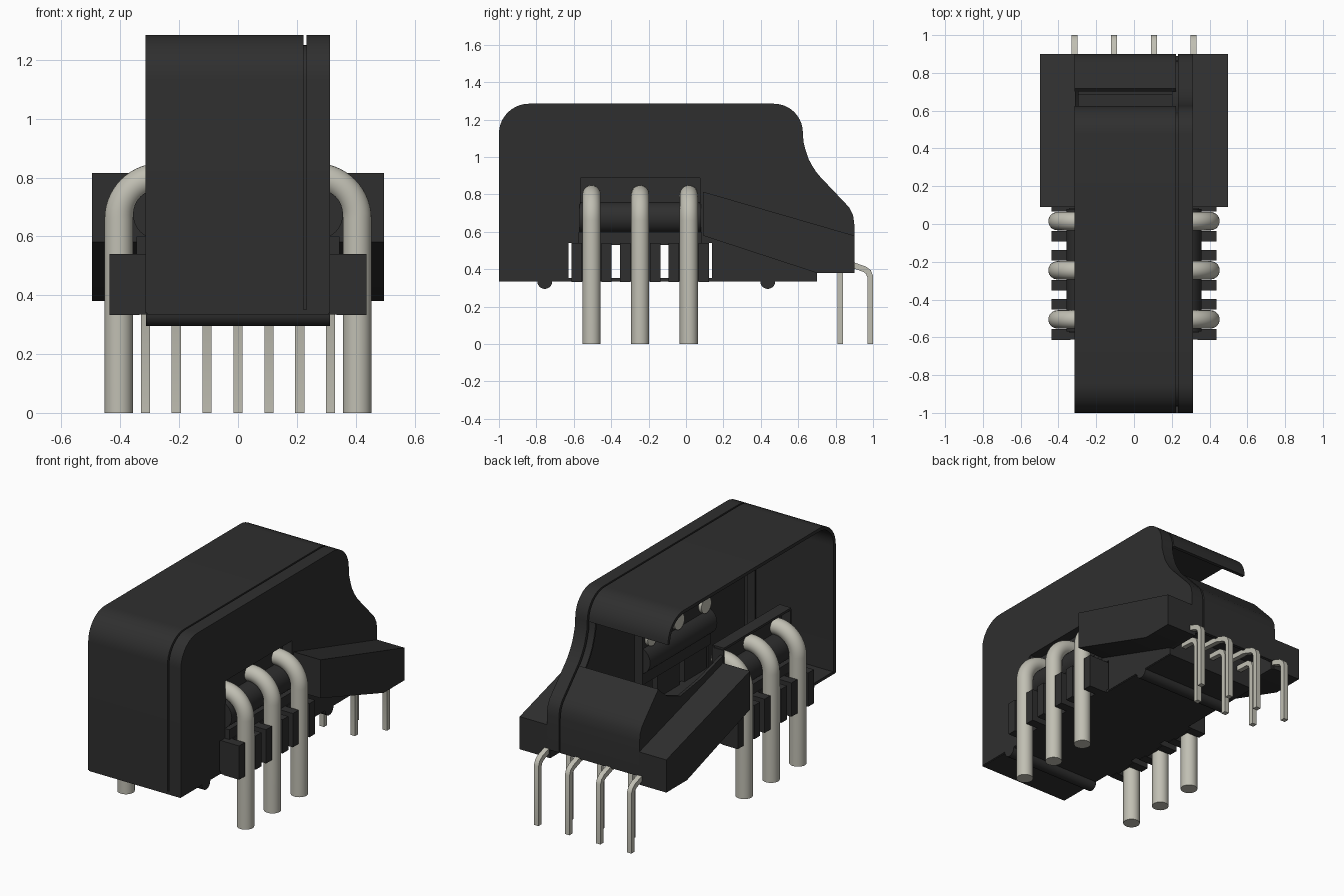
import bpy, bmesh, math
from mathutils import Vector

old = bpy.data.objects.get("Cube")
if old:
    bpy.data.objects.remove(old)


def material(name, rgb, rough):
    m = bpy.data.materials.new(name)
    m.use_nodes = True
    m.diffuse_color = (*rgb, 1)
    b = m.node_tree.nodes["Principled BSDF"]
    b.inputs["Base Color"].default_value = (*rgb, 1)
    b.inputs["Roughness"].default_value = rough
    return m


PLASTIC = material("black plastic", (0.028, 0.028, 0.028), 0.6)
METAL = material("tinned metal", (0.53, 0.52, 0.45), 0.5)


def finish(name, bm, mat):
    bmesh.ops.recalc_face_normals(bm, faces=bm.faces)
    me = bpy.data.meshes.new(name)
    bm.to_mesh(me)
    bm.free()
    me.materials.append(mat)
    ob = bpy.data.objects.new(name, me)
    bpy.context.collection.objects.link(ob)
    bpy.ops.object.select_all(action='DESELECT')
    ob.select_set(True)
    bpy.context.view_layer.objects.active = ob
    bpy.ops.object.shade_smooth_by_angle(angle=math.radians(35))
    return ob


def prism(name, outline, x0, x1, mat=PLASTIC):
    """Extrude a (y, z) outline along x."""
    bm = bmesh.new()
    f = bm.faces.new([bm.verts.new((x0, y, z)) for y, z in outline])
    r = bmesh.ops.extrude_face_region(bm, geom=[f])
    vs = [g for g in r["geom"] if isinstance(g, bmesh.types.BMVert)]
    bmesh.ops.translate(bm, verts=vs, vec=(x1 - x0, 0, 0))
    return finish(name, bm, mat)


def box(name, x, y, z, mat=PLASTIC):
    return prism(name, [(y[0], z[0]), (y[1], z[0]), (y[1], z[1]), (y[0], z[1])], x[0], x[1], mat)


def inset(path, d):
    """Shift an open path to its right-hand side."""
    pts = [Vector(p) for p in path]
    out = []
    for i, p in enumerate(pts):
        t = (pts[min(i + 1, len(pts) - 1)] - pts[max(i - 1, 0)]).normalized()
        out.append((p.x + t.y * d, p.y - t.x * d))
    return out


def shell(name, path, x0, x1, t=0.02):
    return prism(name, list(path) + inset(path, t)[::-1], x0, x1)


def arc(cy, cz, r, a0, a1, n=10):
    return [(cy + r * math.cos(math.radians(a0 + (a1 - a0) * i / n)),
             cz + r * math.sin(math.radians(a0 + (a1 - a0) * i / n))) for i in range(n + 1)]


def sweep(name, path, r, sides, turn=0.0):
    """Sweep a round or square section along a path lying in one plane."""
    pts = [Vector(p) for p in path]
    side = None
    for i in range(1, len(pts) - 1):
        c = (pts[i] - pts[i - 1]).cross(pts[i + 1] - pts[i])
        if c.length > 1e-7:
            side = c.normalized()
    side = side or Vector((1, 0, 0))
    bm = bmesh.new()
    rings = []
    for i, p in enumerate(pts):
        a = (p - pts[max(i - 1, 0)]).normalized()
        b = (pts[min(i + 1, len(pts) - 1)] - p).normalized()
        t = (a + b).normalized()
        n = t.cross(side) / max(0.5, t.dot(a if i else b))
        ring = []
        for k in range(sides):
            g = 2 * math.pi * k / sides + turn
            ring.append(bm.verts.new(p + (side * math.cos(g) + n * math.sin(g)) * r))
        rings.append(ring)
    for r0, r1 in zip(rings, rings[1:]):
        for k in range(sides):
            j = (k + 1) % sides
            bm.faces.new((r0[k], r0[j], r1[j], r1[k]))
    bm.faces.new(rings[0])
    bm.faces.new(rings[-1])
    return finish(name, bm, METAL)


# Housing profile, front bottom to back bottom
roof = [(-1, 0.34)] + arc(-0.84, 1.125, 0.16, 180, 90) + arc(0.47, 1.13, 0.155, 90, 0)
dip = [(0.628, 1.08), (0.64, 1.035), (0.655, 0.99), (0.674, 0.955), (0.695, 0.922)]
slope = [(0.717, 0.895), (0.85, 0.755), (0.875, 0.727), (0.893, 0.69), (0.9, 0.64)]
full = roof + dip + slope

# Main shell, open on its right side, and separate lid with a narrow seam
shell("housing_roof", roof, -0.315, 0.222)
shell("housing_back", slope + [(0.9, 0.43)], -0.315, 0.222)
shell("lid_rim", full + [(0.9, 0.43)], 0.232, 0.312)
shell("seam_band", inset(full + [(0.9, 0.43)], 0.035), 0.2, 0.25, 0.012)
prism("lid_wall", full + [(0.9, 0.38), (0.7, 0.38), (0.7, 0.34), (0.14, 0.34), (0.14, 0.54),
                          (0.085, 0.54), (0.085, 0.88), (0.065, 0.9), (-0.555, 0.9), (-0.575, 0.88),
                          (-0.575, 0.54), (-0.628, 0.54), (-0.628, 0.34)], 0.29, 0.313)
prism("right_back_wall", [(0.14, 0.34), (0.14, 0.54), (0.09, 0.54), (0.09, 0.86), (0.3, 0.8), (0.5, 0.77),
                          (0.63, 0.82), (0.717, 0.89), (0.85, 0.755), (0.893, 0.69), (0.89, 0.38),
                          (0.7, 0.38), (0.7, 0.34)], -0.313, -0.295)

# Underside: floor, pin recess and two ridges
box("floor", (-0.31, 0.31), (-1, 0.7), (0.335, 0.352))
box("recess_wall", (-0.31, 0.31), (0.685, 0.7), (0.345, 0.52))
box("recess_ceiling", (-0.31, 0.31), (0.69, 0.89), (0.5, 0.52))
for name, y in (("front_ridge", -0.755), ("back_ridge", 0.437)):
    prism(name, [(y - 0.04, 0.345)] + arc(y, 0.335, 0.04, 180, 360, 12) + [(y + 0.04, 0.345)], -0.313, 0.313)

WIRE_Y = (-0.505, -0.245, 0.015)
for s, side in ((1, "left"), (-1, "right")):
    # Sloping back arm
    prism(side + "_arm", [(0.09, 0.58), (0.09, 0.815), (0.9, 0.58), (0.9, 0.38), (0.7, 0.38)],
          s * 0.308, s * 0.497)
    # Wire recess with rounded support bar
    box(side + "_recess_plate", (s * 0.235, s * 0.25), (-0.575, 0.085), (0.54, 0.9))
    box(side + "_recess_top", (s * 0.235, s * 0.313), (-0.57, 0.08), (0.888, 0.902))
    box(side + "_recess_shelf", (s * 0.235, s * 0.345), (-0.575, 0.085), (0.53, 0.6))
    for y in (-0.575, 0.075):
        box(side + "_recess_end", (s * 0.235, s * 0.312), (y, y + 0.01), (0.54, 0.89))
    bm = bmesh.new()
    bmesh.ops.create_cone(bm, cap_ends=True, segments=32, radius1=0.085, radius2=0.085, depth=0.65)
    for v in bm.verts:
        v.co = Vector((v.co.x + s * 0.272, v.co.z - 0.245, v.co.y + 0.675))
    finish(side + "_support_bar", bm, PLASTIC)
    for y in WIRE_Y:
        # Guide: back plate with a lip on each side of the wire
        box(side + "_guide_back", (s * 0.29, s * 0.35), (y - 0.107, y + 0.107), (0.335, 0.54))
        for d in (-0.108, 0.052):
            box(side + "_guide_lip", (s * 0.335, s * 0.437), (y + d, y + d + 0.056), (0.333, 0.54))
        # Thick round wire
        bend = [(s * x, y, z) for x, z in arc(0.265, 0.66, 0.14, 0, 90, 14)]
        sweep(side + "_wire", [(s * 0.405, y, 0)] + bend + [(s * 0.215, y, 0.8)], 0.0485, 28)

# Bent square contact pins in two staggered rows
W = 0.0155 * math.sqrt(2)
for i in range(4):
    x = -0.315 + 0.21 * i
    sweep("outer_pin", [(x, 0.72, 0.435), (x, 0.885, 0.425), (x, 0.955, 0.4), (x, 0.975, 0.385),
                        (x, 0.985, 0.36), (x, 0.985, 0)], W, 4, math.pi / 4)
for i in range(3):
    x = -0.21 + 0.21 * i
    sweep("inner_pin", [(x, 0.7, 0.43), (x, 0.79, 0.425), (x, 0.815, 0.41),
                        (x, 0.825, 0.38), (x, 0.825, 0)], W, 4, math.pi / 4)
